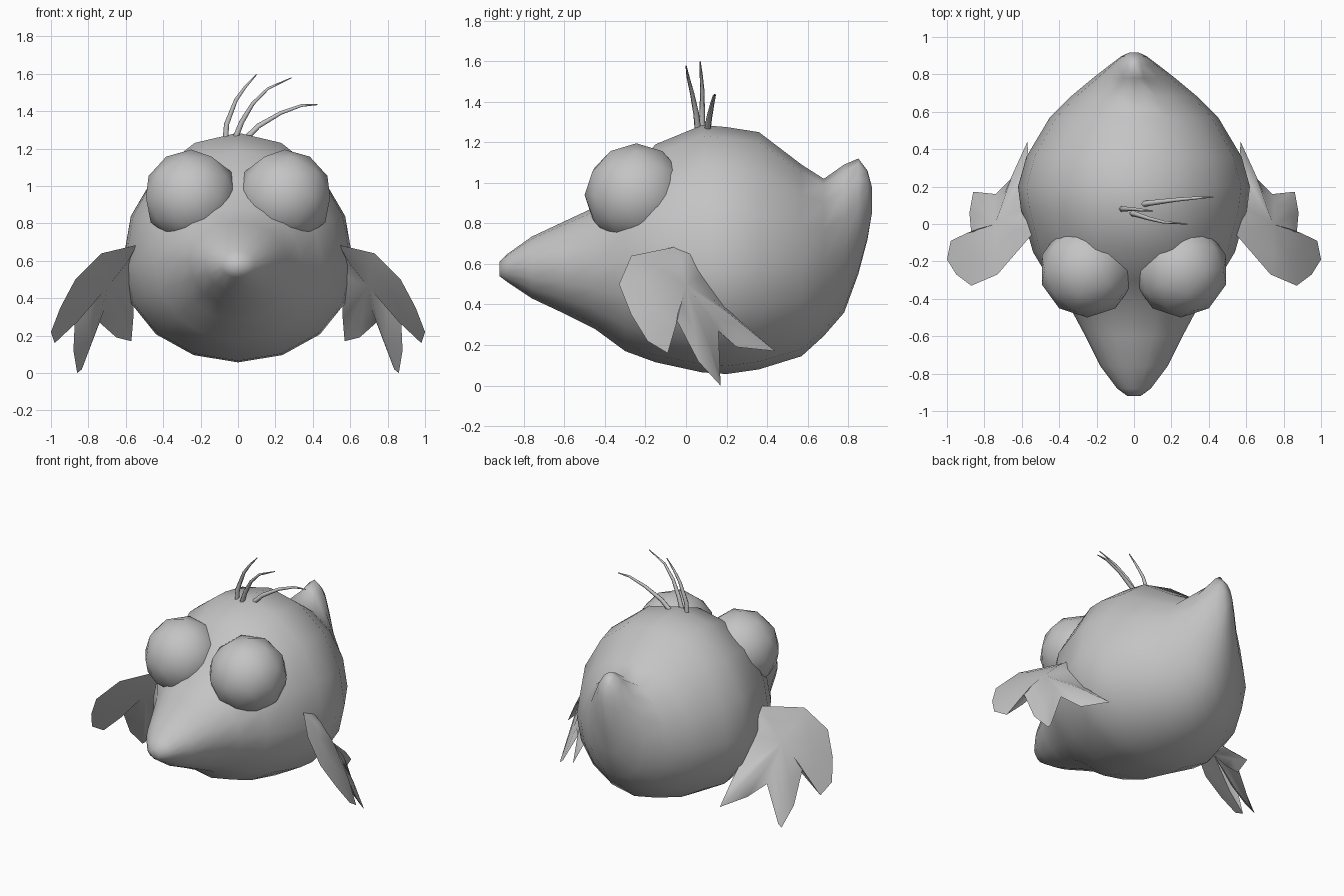
import bpy, bmesh, math
from mathutils import Vector

if "Cube" in bpy.data.objects:
    bpy.data.objects.remove(bpy.data.objects["Cube"])

grey = bpy.data.materials.new("plain_grey")
grey.diffuse_color = (0.55, 0.55, 0.55, 1)
grey.use_nodes = True
grey.node_tree.nodes["Principled BSDF"].inputs["Base Color"].default_value = grey.diffuse_color


def finish(bm, name, angle=80, mirror=False):
    bmesh.ops.recalc_face_normals(bm, faces=bm.faces)
    mesh = bpy.data.meshes.new(name)
    bm.to_mesh(mesh)
    bm.free()
    mesh.materials.append(grey)
    ob = bpy.data.objects.new(name, mesh)
    bpy.context.collection.objects.link(ob)
    bpy.ops.object.select_all(action='DESELECT')
    bpy.context.view_layer.objects.active = ob
    ob.select_set(True)
    bpy.ops.object.shade_smooth_by_angle(angle=math.radians(angle))
    if mirror:
        ob.modifiers.new("mirror", 'MIRROR').use_mirror_merge = False
    return ob


def loft(bm, rings):
    rows = [[bm.verts.new(p) for p in ring] for ring in rings]
    n = len(rows[0])
    for a, b in zip(rows, rows[1:]):
        for i in range(n):
            j = (i + 1) % n
            bm.faces.new((a[i], a[j], b[j], b[i]))
    bm.faces.new(rows[0])
    bm.faces.new(rows[-1])


# Body with bill and tail: y, half width, top, bottom, widest height, top pinch
sections = [
    (-.92, .035, .61, .54, .575, 1), (-.88, .09, .65, .51, .58, 1),
    (-.76, .18, .735, .43, .59, 1), (-.60, .26, .81, .355, .60, 1),
    (-.45, .34, .88, .28, .60, 1), (-.30, .45, 1.03, .17, .60, 1),
    (-.15, .54, 1.19, .115, .59, 1), (.08, .605, 1.285, .065, .57, 1),
    (.20, .62, 1.275, .057, .57, 1), (.36, .575, 1.25, .08, .58, 1),
    (.57, .45, 1.09, .145, .60, 1), (.68, .34, 1.02, .245, .62, 1.1),
    (.78, .22, 1.09, .36, .66, 1.5), (.85, .13, 1.12, .55, .78, 1.3),
    (.895, .07, 1.06, .72, .90, 1), (.917, .025, .98, .85, .92, 1)]
SIDES = 16
rings = []
for y, w, top, low, mid, pinch in sections:
    ring = []
    for i in range(SIDES):
        a = math.tau * i / SIDES
        c, s = math.cos(a), math.sin(a)
        p = pinch if s > 0 else 1
        x = math.copysign(w * abs(c) ** p, c)
        ring.append((x, y, mid + s * ((top - mid) if s > 0 else (mid - low))))
    rings.append(ring)
bm = bmesh.new()
loft(bm, rings)
finish(bm, "body")

# Eyes: low-poly balls pressed together on the centre line
bm = bmesh.new()
bmesh.ops.create_icosphere(bm, subdivisions=2, radius=.255)
for v in bm.verts:
    v.co += Vector((.25, -.245, .94))
    v.co.x = max(v.co.x, 0.002)
finish(bm, "eye", 60, True)

# Wings: three-fingered outline swollen around the palm
outline = [
    (.54, -.05, .685), (.73, -.27, .64), (.87, -.33, .50), (.95, -.27, .35),
    (1.0, -.19, .22), (.98, -.09, .16), (.87, -.05, .33), (.88, .06, .12),
    (.86, .17, 0), (.835, .17, .02), (.74, .16, .27), (.65, .25, .19),
    (.57, .44, .17), (.56, .30, .29), (.56, .20, .38), (.54, .10, .55),
    (.54, .02, .675)]
palm = Vector((.72, -.02, .48))
out = Vector((.68, .52, .52))
bm = bmesh.new()
edge = [bm.verts.new(p) for p in outline]
for side in (1, -1):
    centre = bm.verts.new(palm + out * .035 * side)
    inner = [bm.verts.new(palm.lerp(v.co, .6) + out * .026 * side) for v in edge]
    for i in range(len(edge)):
        j = (i + 1) % len(edge)
        bm.faces.new((edge[i], edge[j], inner[j], inner[i]))
        bm.faces.new((inner[i], inner[j], centre))
finish(bm, "wing", 80, True)

# Head feathers: thin tapering strands
strands = [
    [(-.065, .08, 1.25), (-.06, .08, 1.33), (-.01, .08, 1.46), (.04, .075, 1.53), (.10, .07, 1.597)],
    [(-.015, .06, 1.25), (.02, .05, 1.34), (.08, .03, 1.44), (.16, .01, 1.52), (.285, 0, 1.578)],
    [(.04, .105, 1.25), (.11, .115, 1.32), (.23, .13, 1.39), (.34, .14, 1.43), (.425, .145, 1.435)]]
for path in strands:
    pts = [Vector(p) for p in path]
    rings = []
    for k, p in enumerate(pts):
        d = (pts[min(k + 1, 4)] - pts[max(k - 1, 0)]).normalized()
        u = d.cross(Vector((0, 1, 0))).normalized()
        v = d.cross(u)
        r = (.017, .015, .011, .008, .003)[k]
        rings.append([p + r * (u * math.cos(t * math.tau / 5) + v * math.sin(t * math.tau / 5))
                      for t in range(5)])
    bm = bmesh.new()
    loft(bm, rings)
    finish(bm, "head_feather")
